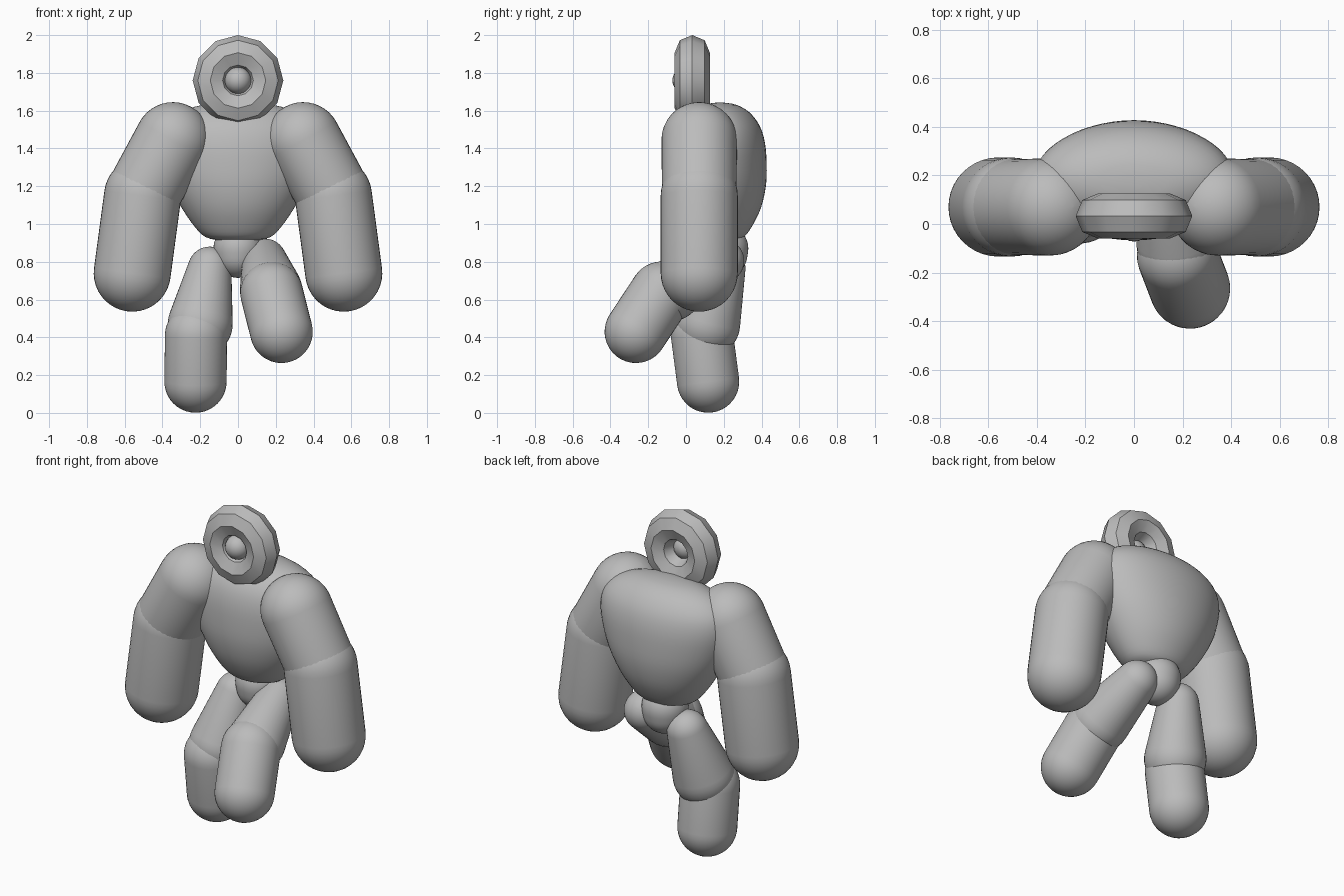
import bpy, math
from mathutils import Vector, Matrix

if "Cube" in bpy.data.objects:
    bpy.data.objects.remove(bpy.data.objects["Cube"])

grey = bpy.data.materials.new("plain grey")
grey.diffuse_color = (0.5, 0.5, 0.5, 1)
grey.use_nodes = True
grey.node_tree.nodes["Principled BSDF"].inputs["Base Color"].default_value = grey.diffuse_color


def finish(ob, name, angle=40):
    ob.name = name
    ob.data.materials.append(grey)
    bpy.ops.object.select_all(action='DESELECT')
    ob.select_set(True)
    bpy.context.view_layer.objects.active = ob
    bpy.ops.object.shade_smooth_by_angle(angle=math.radians(angle))
    return ob


def loft(name, rings, matrix=Matrix(), n=40):
    """Skin elliptical rings given as (height, x radius, y radius)."""
    verts = [matrix @ Vector((rx * math.cos(math.tau * i / n), ry * math.sin(math.tau * i / n), z))
             for z, rx, ry in rings for i in range(n)]
    faces = [(r * n + i, r * n + (i + 1) % n, (r + 1) * n + (i + 1) % n, (r + 1) * n + i)
             for r in range(len(rings) - 1) for i in range(n)]
    faces.append(tuple(reversed(range(n))))
    faces.append(tuple(range(len(verts) - n, len(verts))))
    mesh = bpy.data.meshes.new(name)
    mesh.from_pydata(verts, [], faces)
    ob = bpy.data.objects.new(name, mesh)
    bpy.context.collection.objects.link(ob)
    return finish(ob, name)


def capsule(name, a, b, ra, rb, steps=10):
    """Round-ended limb from a to b, tapering from ra to rb."""
    a, b = Vector(a), Vector(b)
    axis = b - a
    length = axis.length
    tilt = math.asin((ra - rb) / length)
    rings = []
    for i in range(steps + 1):
        t = -math.pi / 2 + 0.02 + (math.pi / 2 - 0.02 + tilt) * i / steps
        rings.append((ra * math.sin(t), ra * math.cos(t)))
    for i in range(steps + 1):
        t = tilt + (math.pi / 2 - 0.02 - tilt) * i / steps
        rings.append((length + rb * math.sin(t), rb * math.cos(t)))
    m = Matrix.Translation(a) @ axis.to_track_quat('Z', 'Y').to_matrix().to_4x4()
    return loft(name, [(z, r, r) for z, r in rings], m)


# Torso: broad rounded shoulders tapering to a narrow waist
control = [(0.913, 0.10, 0.08), (0.93, 0.17, 0.125), (0.98, 0.225, 0.165), (1.08, 0.295, 0.215),
           (1.20, 0.36, 0.243), (1.32, 0.40, 0.247), (1.43, 0.415, 0.238), (1.52, 0.39, 0.21),
           (1.59, 0.31, 0.157), (1.63, 0.19, 0.09), (1.642, 0.05, 0.025)]
rings = []
for k in range(len(control) - 1):
    p = [Vector(control[min(max(k + j, 0), len(control) - 1)]) for j in (-1, 0, 1, 2)]
    for s in range(3):
        t = s / 3
        rings.append(0.5 * (2 * p[1] + (p[2] - p[0]) * t + (2 * p[0] - 5 * p[1] + 4 * p[2] - p[3]) * t * t
                            + (3 * p[1] - p[0] - 3 * p[2] + p[3]) * t ** 3))
rings.append(control[-1])
loft("torso", rings, Matrix.Translation((0, 0.18, 0)), 56)

# Pelvis
capsule("pelvis", (0, 0.2, 0.87), (0, 0.2, 0.84), 0.13, 0.125)

# Arms, mirrored
for side, s in (("left", -1), ("right", 1)):
    capsule(side + "_upper_arm", (s * 0.345, 0.07, 1.445), (s * 0.505, 0.07, 1.155), 0.2, 0.197)
    capsule(side + "_forearm", (s * 0.505, 0.07, 1.15), (s * 0.56, 0.07, 0.74), 0.204, 0.204)

# Legs: one standing, one lifted forward
capsule("left_thigh", (-0.15, 0.2, 0.765), (-0.2, 0.115, 0.47), 0.115, 0.172)
capsule("left_shin", (-0.222, 0.085, 0.41), (-0.225, 0.117, 0.166), 0.165, 0.165)
capsule("right_thigh", (0.14, 0.19, 0.805), (0.175, -0.08, 0.65), 0.118, 0.165)
capsule("right_shin", (0.178, -0.13, 0.635), (0.23, -0.265, 0.43), 0.166, 0.166)

# Head: faceted ring with a ball in its hole
bpy.ops.mesh.primitive_torus_add(major_segments=12, minor_segments=8, major_radius=0.147,
                                 minor_radius=0.093, location=(0, 0.033, 1.76),
                                 rotation=(math.pi / 2, 0, 0))
finish(bpy.context.object, "head_ring", 35)
bpy.ops.mesh.primitive_uv_sphere_add(segments=24, ring_count=14, radius=0.07,
                                     location=(0, -0.002, 1.76))
finish(bpy.context.object, "eye_ball")
